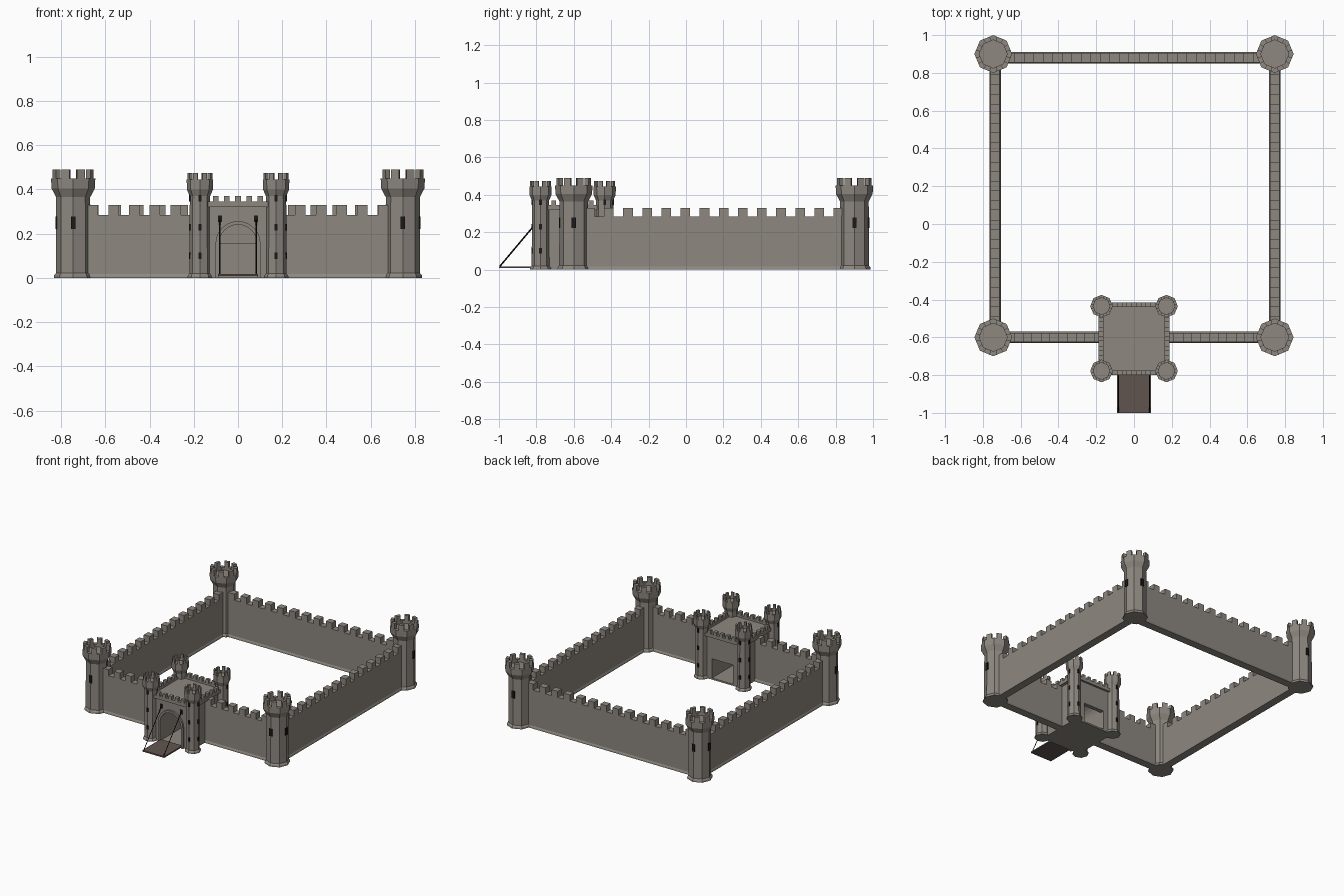
import bpy, bmesh
from math import sin, cos, pi, radians
from mathutils import Vector

if "Cube" in bpy.data.objects:
    bpy.data.objects.remove(bpy.data.objects["Cube"])

def material(name, rgb):
    m = bpy.data.materials.new(name)
    m.diffuse_color = (*rgb, 1)
    m.use_nodes = True
    m.node_tree.nodes["Principled BSDF"].inputs["Base Color"].default_value = m.diffuse_color
    return m

STONE = material("stone", (0.27, 0.245, 0.215))
WOOD = material("wood", (0.12, 0.09, 0.078))
DARK = material("dark", (0.01, 0.01, 0.01))

def finish(bm, name, mat):
    bmesh.ops.recalc_face_normals(bm, faces=bm.faces)
    me = bpy.data.meshes.new(name)
    bm.to_mesh(me)
    bm.free()
    me.materials.append(mat)
    ob = bpy.data.objects.new(name, me)
    bpy.context.collection.objects.link(ob)
    return ob

def box(bm, lo, hi):
    vs = bmesh.ops.create_cube(bm, size=1)["verts"]
    for v in vs:
        v.co = Vector([(a + b) / 2 + c * (b - a) for a, b, c in zip(lo, hi, v.co)])

def extrude_poly(bm, pts, vec):
    f = bm.faces.new([bm.verts.new(p) for p in pts])
    r = bmesh.ops.extrude_face_region(bm, geom=[f])
    bmesh.ops.translate(bm, vec=vec, verts=[g for g in r["geom"] if isinstance(g, bmesh.types.BMVert)])

# Octagonal tower: lathed shaft, flared head with parapet, one merlon per side
def tower(name, x, y, prof, r_out, r_in, z0, z1):
    bm = bmesh.new()
    rings = [[bm.verts.new((x + r * cos(i * pi / 4), y + r * sin(i * pi / 4), z)) for i in range(8)]
             for r, z in prof]
    for a, b in zip(rings, rings[1:]):
        for i in range(8):
            j = (i + 1) % 8
            bm.faces.new((a[i], a[j], b[j], b[i]))
    bm.faces.new(rings[0][::-1])
    bm.faces.new(rings[-1])
    for i in range(8):
        def at(r, t):
            a = Vector((cos(i * pi / 4), sin(i * pi / 4), 0))
            b = Vector((cos((i + 1) * pi / 4), sin((i + 1) * pi / 4), 0))
            return Vector((x, y, z0)) + a.lerp(b, t) * r
        extrude_poly(bm, [at(r_out, .25), at(r_out, .75), at(r_in, .75), at(r_in, .25)], (0, 0, z1 - z0))
    finish(bm, name, STONE)

# Dark slit windows on the given compass sides
def windows(name, x, y, r, sides, zs, w, h):
    bm = bmesh.new()
    for dx, dy in sides:
        cx, cy = x + dx * (r - .008), y + dy * (r - .008)
        hx, hy = (.011, w / 2) if dx else (w / 2, .011)
        for z in zs:
            box(bm, (cx - hx, cy - hy, z - h / 2), (cx + hx, cy + hy, z + h / 2))
    finish(bm, name, DARK)

BIG = [(.088, 0), (.086, .012), (.078, .022), (.077, .365), (.098, .405), (.1, .45), (.074, .45), (.074, .43)]
SMALL = [(.056, 0), (.055, .01), (.047, .02), (.046, .37), (.059, .4), (.06, .445), (.044, .445), (.044, .43)]
for s, side in ((-1, "left"), (1, "right")):
    for y, dy, end in ((-.6, -1, "front"), (.9, 1, "back")):
        tower(f"corner_tower_{end}_{side}", s * .745, y, BIG, .1, .074, .45, .49)
        windows(f"tower_window_{end}_{side}", s * .745, y, .077, [(s, 0), (0, dy)], [.25], .022, .055)
    for y, dy, end in ((-.778, -1, "front"), (-.435, 1, "back")):
        tower(f"gate_turret_{end}_{side}", s * .172, y, SMALL, .06, .044, .445, .475)
        windows(f"turret_window_{end}_{side}", s * .172, y, .046, [(s, 0), (0, dy)], [.1, .23, .36], .014, .03)

# Curtain walls with a battered foot and full-thickness merlons
def wall(name, p, q, n, half=.024):
    p, q = Vector((*p, 0)), Vector((*q, 0))
    d = (q - p).normalized()
    s = Vector((-d.y, d.x, 0))
    up = Vector((0, 0, 1))
    bm = bmesh.new()
    prof = [(-half - .006, 0), (half + .006, 0), (half + .004, .01), (half, .018),
            (half, .285), (-half, .285), (-half, .018), (-half - .004, .01)]
    extrude_poly(bm, [p + s * a + up * z for a, z in prof], q - p)
    step = (q - p).length / (2 * n + 1)
    for i in range(n + 1):
        o = p + d * (2 * i * step) + up * .285
        extrude_poly(bm, [o - s * half, o + s * half, o + s * half + d * step, o - s * half + d * step], (0, 0, .045))
    finish(bm, name, STONE)

wall("wall_back", (-.68, .88), (.68, .88), 13)
wall("wall_front_left", (-.68, -.6), (-.165, -.6), 5)
wall("wall_front_right", (.165, -.6), (.68, -.6), 5)
wall("wall_left", (-.735, -.54), (-.735, .84), 13)
wall("wall_right", (.745, -.54), (.745, .84), 13)

# Gatehouse body: front arch and rear doorway cut out of a hollow block
X, Y0, Y1 = .165, -.785, -.43
def arch(r, spring, base, y, n=12):
    return [(-r, y, base)] + [(-r * cos(pi * i / n), y, spring + r * sin(pi * i / n)) for i in range(n + 1)] + [(r, y, base)]

bm = bmesh.new()
box(bm, (-X, Y0, 0), (X, Y1, .33))
house = finish(bm, "gatehouse", STONE)
cuts = [bmesh.new(), bmesh.new()]
extrude_poly(cuts[0], arch(.086, .155, .012, Y0 - .1), (0, Y1 - .03 - Y0 + .1, 0))
box(cuts[1], (-.086, -.6, .012), (.086, Y1 + .1, .155))
for i, c in enumerate(cuts):
    cut = finish(c, f"gate_cutter_{i}", STONE)
    cut.hide_render = True
    cut.hide_viewport = True
    m = house.modifiers.new("opening", "BOOLEAN")
    m.object = cut
    m.solver = "EXACT"

# Raised stone band round the front arch
bm = bmesh.new()
outer, inner = arch(.102, .155, 0, Y0 - .012), arch(.086, .155, 0, Y0 - .012)
for k in range(len(outer) - 1):
    if outer[k] != outer[k + 1]:
        extrude_poly(bm, [outer[k], outer[k + 1], inner[k + 1], inner[k]], (0, .02, 0))
finish(bm, "arch_band", STONE)

# Projecting gatehouse parapet with merlons
bm = bmesh.new()
PX, P0, P1, T = .187, -.8, -.415, .025
Z0, Z1, ZT = .32, .345, .37
for y in (P0, P1 - T):
    box(bm, (-PX, y, Z0), (PX, y + T, Z1))
    for i in range(7):
        x = -.15 + i * .05
        box(bm, (x - .0125, y, Z1), (x + .0125, y + T, ZT))
for x in (-PX, PX - T):
    box(bm, (x, P0 + T, Z0), (x + T, P1 - T, Z1))
    for i in range(7):
        y = (P0 + P1) / 2 - .15 + i * .05
        box(bm, (x, y - .0125, Z1), (x + T, y + .0125, ZT))
finish(bm, "gatehouse_parapet", STONE)

# Lowered drawbridge with its chains and chain slots
bm = bmesh.new()
box(bm, (-.09, -1, .008), (.09, -.785, .018))
finish(bm, "drawbridge", WOOD)
for s, side in ((-1, "left"), (1, "right")):
    bm = bmesh.new()
    a, b = Vector((s * .082, -.995, .018)), Vector((s * .082, -.785, .268))
    extrude_poly(bm, [a + Vector(o) for o in ((-.003, 0, 0), (0, -.003, .003), (.003, 0, 0), (0, .003, -.003))], b - a)
    box(bm, (s * .082 - .009, -.79, .253), (s * .082 + .009, -.78, .283))
    finish(bm, f"drawbridge_chain_{side}", DARK)
